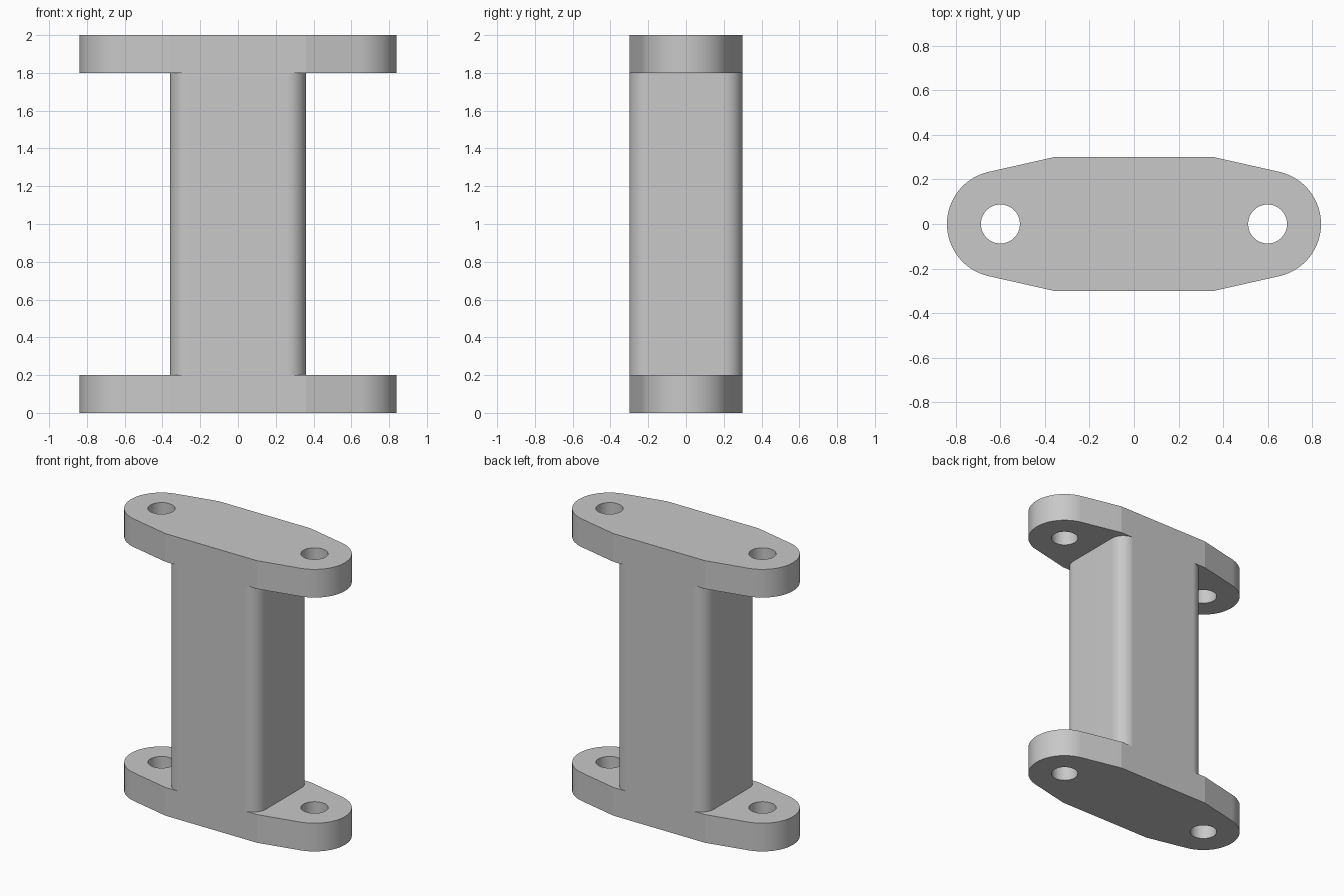
import bpy, bmesh
from math import acos, atan2, cos, hypot, pi, radians, sin

old = bpy.data.objects.get("Cube")
if old:
    bpy.data.objects.remove(old, do_unlink=True)

HEIGHT, PLATE = 2.0, 0.2                     # overall height, flange thickness
HALF_X, HALF_Y, CORNER = 0.36, 0.30, 0.10    # column section
EYE_X, EYE_R, HOLE_R = 0.60, 0.24, 0.0875    # bolt eyes

grey = bpy.data.materials.new("plain_grey")
grey.use_nodes = True
colour = (0.58, 0.58, 0.58, 1)
grey.diffuse_color = colour
grey.node_tree.nodes["Principled BSDF"].inputs["Base Color"].default_value = colour


def arc(cx, cy, r, start, end, steps):
    angles = [start + (end - start) * i / steps for i in range(steps + 1)]
    return [(cx + r * cos(a), cy + r * sin(a)) for a in angles]


def extrude_loops(name, loops, z0, z1):
    """Fill closed outlines (inner ones become holes) and extrude them upward."""
    bm = bmesh.new()
    edges = []
    for loop in loops:
        vs = [bm.verts.new((x, y, z0)) for x, y in loop]
        edges += [bm.edges.new((v, vs[i - 1])) for i, v in enumerate(vs)]
    bmesh.ops.triangle_fill(bm, edges=edges, use_beauty=True)
    top = bmesh.ops.extrude_face_region(bm, geom=bm.faces[:], use_keep_orig=True)
    moved = [g for g in top["geom"] if isinstance(g, bmesh.types.BMVert)]
    bmesh.ops.translate(bm, verts=moved, vec=(0, 0, z1 - z0))
    bmesh.ops.recalc_face_normals(bm, faces=bm.faces[:])
    bmesh.ops.dissolve_limit(bm, angle_limit=radians(0.5),
                             verts=bm.verts[:], edges=bm.edges[:])
    mesh = bpy.data.meshes.new(name)
    bm.to_mesh(mesh)
    bm.free()
    mesh.materials.append(grey)
    obj = bpy.data.objects.new(name, mesh)
    bpy.context.collection.objects.link(obj)
    return obj


# Flange outline: straight middle, tapering tangentially into round eyes
dx, dy = HALF_X - EYE_X, HALF_Y
tangent = atan2(dy, dx) - acos(EYE_R / hypot(dx, dy))
right_end = [(HALF_X, -HALF_Y)] + arc(EYE_X, 0, EYE_R, -tangent, tangent, 32) + [(HALF_X, HALF_Y)]
outline = right_end + [(-x, -y) for x, y in right_end]
holes = [arc(s * EYE_X, 0, HOLE_R, 0, 2 * pi, 48)[:-1] for s in (-1, 1)]

# Column outline: rectangle with rounded corners
section = []
for i, (sx, sy) in enumerate([(1, 1), (-1, 1), (-1, -1), (1, -1)]):
    section += arc(sx * (HALF_X - CORNER), sy * (HALF_Y - CORNER), CORNER,
                   i * pi / 2, (i + 1) * pi / 2, 12)

# Column with a flange joined at each end
body = extrude_loops("flanged_column", [section], PLATE, HEIGHT - PLATE)
flanges = [extrude_loops("bottom_flange", [outline] + holes, 0, PLATE),
           extrude_loops("top_flange", [outline] + holes, HEIGHT - PLATE, HEIGHT)]
bpy.context.view_layer.objects.active = body
for flange in flanges:
    mod = body.modifiers.new("join_flange", "BOOLEAN")
    mod.operation, mod.solver, mod.object = "UNION", "EXACT", flange
    bpy.ops.object.modifier_apply(modifier=mod.name)
    bpy.data.objects.remove(flange, do_unlink=True)

# Smooth rounds, crisp rims and taper corners
bpy.ops.object.select_all(action="DESELECT")
body.select_set(True)
bpy.ops.object.shade_smooth_by_angle(angle=radians(12))
body.modifiers.new("even_shading", "WEIGHTED_NORMAL").keep_sharp = True
